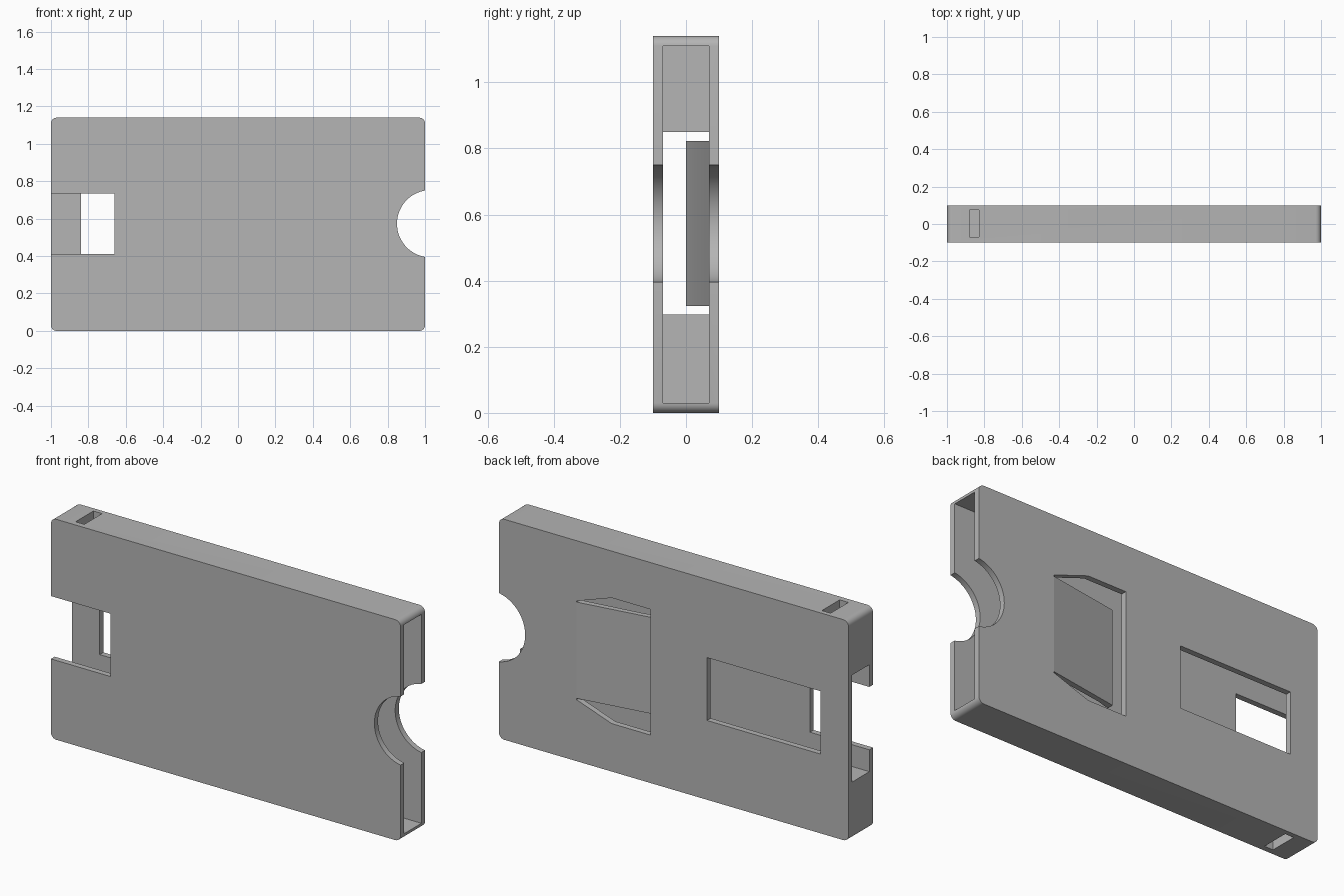
import bpy, bmesh
from math import sin, cos, pi, radians
from mathutils import Vector

old = bpy.data.objects.get("Cube")
if old:
    bpy.data.objects.remove(old, do_unlink=True)

grey = bpy.data.materials.new("plain_grey")
grey.use_nodes = True
colour = (0.46, 0.46, 0.46, 1)
grey.diffuse_color = colour
grey.node_tree.nodes["Principled BSDF"].inputs["Base Color"].default_value = colour

HEIGHT, MID, HALF_Y, WALL = 1.14, 0.573, 0.1, 0.03
INNER = HALF_Y - WALL


def prism(name, profile, axis, low, high):
    """Extrude a 2D profile along y (profile in x, z) or z (profile in x, y)."""
    def place(u, v, d):
        return (u, d, v) if axis == "y" else (u, v, d)
    bm = bmesh.new()
    face = bm.faces.new([bm.verts.new(place(u, v, low)) for u, v in profile])
    out = bmesh.ops.extrude_face_region(bm, geom=[face])
    verts = [g for g in out["geom"] if isinstance(g, bmesh.types.BMVert)]
    bmesh.ops.translate(bm, verts=verts, vec=Vector(place(0, 0, high - low)))
    bmesh.ops.recalc_face_normals(bm, faces=bm.faces)
    mesh = bpy.data.meshes.new(name)
    bm.to_mesh(mesh)
    bm.free()
    mesh.materials.append(grey)
    obj = bpy.data.objects.new(name, mesh)
    bpy.context.collection.objects.link(obj)
    return obj


def rect(a, b, c, d):
    return [(a, c), (b, c), (b, d), (a, d)]


def arc(x, z, r, start, end, steps):
    angles = [radians(start + (end - start) * i / steps) for i in range(steps + 1)]
    return [(x + r * cos(a), z + r * sin(a)) for a in angles]


def cut(target, cutter):
    """Subtract the cutter, bake the result and discard the cutter."""
    mod = target.modifiers.new("cut", "BOOLEAN")
    mod.operation, mod.solver, mod.object = "DIFFERENCE", "EXACT", cutter
    graph = bpy.context.evaluated_depsgraph_get()
    mesh = bpy.data.meshes.new_from_object(target.evaluated_get(graph))
    target.modifiers.clear()
    target.data = mesh
    bpy.data.objects.remove(cutter, do_unlink=True)


# Rounded outer case
r = 0.03
outline = []
for x, z, start in ((1 - r, HEIGHT - r, 0), (r - 1, HEIGHT - r, 90),
                    (r - 1, r, 180), (1 - r, r, 270)):
    outline += arc(x, z, r, start, start + 90, 6)
case = prism("card_case", outline, "y", -HALF_Y, HALF_Y)

# Card cavity, open at the +x end
cut(case, prism("cavity", rect(-0.8, 1.2, WALL, HEIGHT - WALL), "y", -INNER, INNER))
# Opening through the closed end
cut(case, prism("end_opening", rect(-1.2, -0.7, 0.297, 0.85), "y", -INNER, INNER))
# Front and back windows
cut(case, prism("front_window", rect(-1.2, -0.66, 0.41, 0.735), "y", -0.2, 0))
cut(case, prism("back_window", rect(-0.84, -0.19, 0.41, 0.735), "y", 0, 0.2))
# Finger notch through both walls
cut(case, prism("finger_notch", arc(1.03, MID, 0.18, 0, 360, 64)[:-1], "y", -0.2, 0.2))
# Blind slots in the top and bottom edges
for low, high in ((HEIGHT - 0.1, 1.3), (-0.2, 0.1)):
    cut(case, prism("strap_slot", rect(-0.88, -0.83, -0.07, 0.075), "z", low, high))

# Opening around the spring flap, narrowing toward the hinge
hinge, tip, flap_half = 0.557, 0.155, 0.249
half = [(hinge, 0.255), (0.355, 0.325), (0.132, 0.325)]
hole = [(x, MID + h) for x, h in half] + [(x, MID - h) for x, h in reversed(half)]
cut(case, prism("flap_opening", hole, "y", 0, 0.2))

# Spring flap sloping into the cavity
side = [(hinge + 0.005, HALF_Y), (tip, 0.035), (tip, 0), (tip + 0.07, 0.02),
        (hinge + 0.005, INNER)]
flap = prism("spring_flap", side, "z", MID - flap_half, MID + flap_half)

# Smooth the curved walls and keep the corners crisp
bpy.ops.object.select_all(action="DESELECT")
for obj in (case, flap):
    obj.select_set(True)
    bpy.context.view_layer.objects.active = obj
bpy.ops.object.shade_smooth_by_angle(angle=radians(30))
